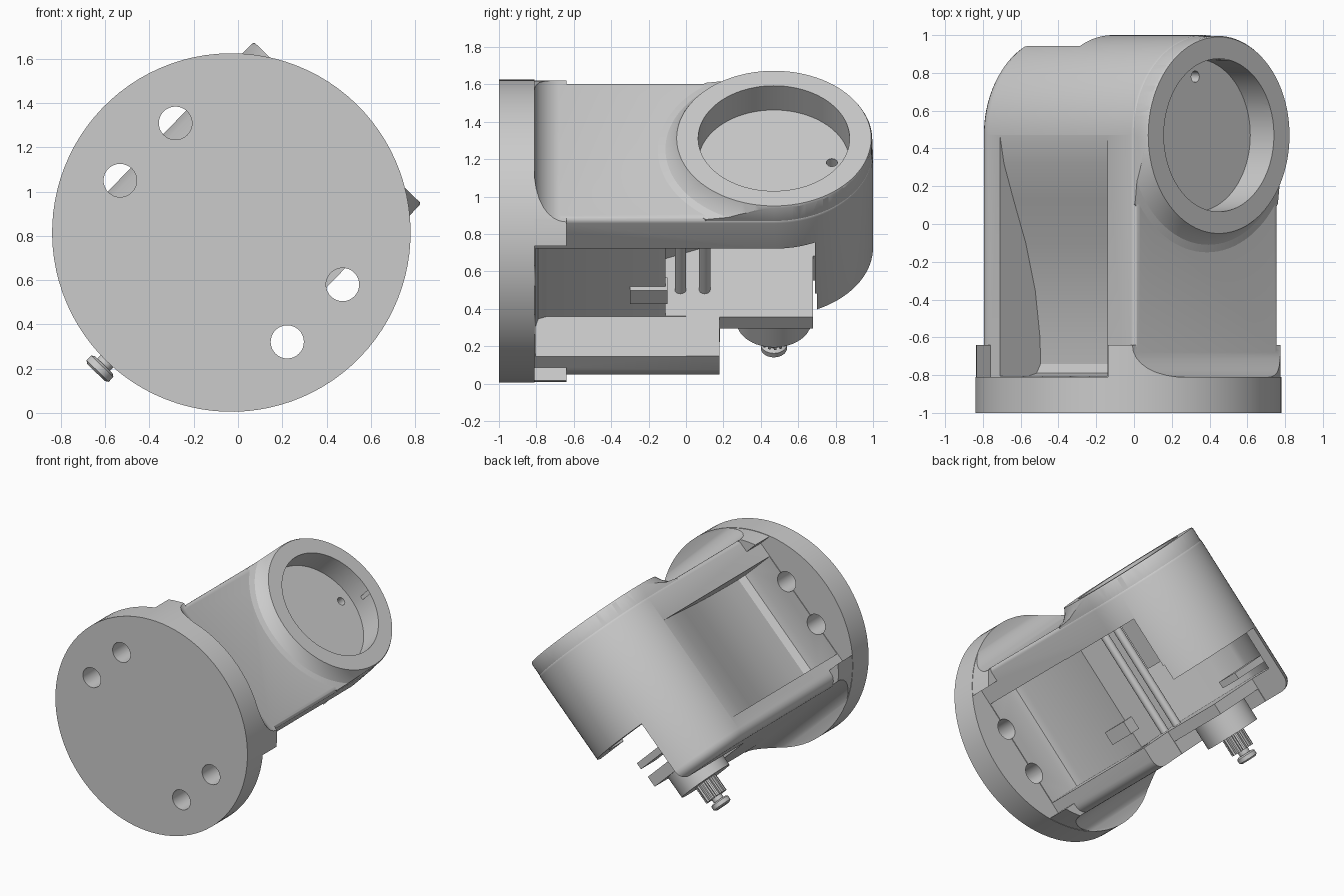
import bpy, bmesh, math
from mathutils import Matrix

cube = bpy.data.objects.get("Cube")
if cube:
    bpy.data.objects.remove(cube, do_unlink=True)

grey = bpy.data.materials.new("plain grey")
grey.use_nodes = True
grey.diffuse_color = (0.6, 0.6, 0.6, 1)
grey.node_tree.nodes["Principled BSDF"].inputs["Base Color"].default_value = (0.6, 0.6, 0.6, 1)

# Local frame: x across the arm, y along it, z along the joint axis
AXIS_Y = 0.47
TILT = math.radians(44)


def finish(name, bm):
    bmesh.ops.recalc_face_normals(bm, faces=bm.faces)
    if bm.calc_volume(signed=True) < 0:
        bmesh.ops.reverse_faces(bm, faces=bm.faces)
    mesh = bpy.data.meshes.new(name)
    bm.to_mesh(mesh)
    bm.free()
    mesh.materials.append(grey)
    ob = bpy.data.objects.new(name, mesh)
    bpy.context.collection.objects.link(ob)
    return ob


def loft(name, loops):
    """Skin a stack of matching closed loops and cap both ends."""
    bm = bmesh.new()
    rings = [[bm.verts.new(p) for p in loop] for loop in loops]
    bm.faces.new(rings[0])
    bm.faces.new(rings[-1])
    for a, b in zip(rings, rings[1:]):
        for i in range(len(a)):
            j = (i + 1) % len(a)
            bm.faces.new((a[i], a[j], b[j], b[i]))
    return finish(name, bm)


def prism(name, pts, low, high):
    return loft(name, [[(x, y, z) for x, y in pts] for z in (low, high)])


def box(name, x, y, z):
    return prism(name, [(x[0], y[0]), (x[1], y[0]), (x[1], y[1]), (x[0], y[1])], *z)


def lathe(name, profile, x=0, y=AXIS_Y, n=96):
    """Revolve (radius, z) points about the local z axis at x, y."""
    turn = [2 * math.pi * i / n for i in range(n)]
    return loft(name, [[(x + r * math.cos(a), y + r * math.sin(a), z) for a in turn] for r, z in profile])


def y_cylinder(name, r, y0, y1, x=0, z=0, n=96):
    ob = lathe(name, [(r, y0), (r, y1)], 0, 0, n)
    ob.data.transform(Matrix.Translation((x, 0, z)) @ Matrix.Rotation(math.radians(-90), 4, "X"))
    return ob


def arc(cx, cy, r, a0, a1, n):
    steps = [math.radians(a0 + (a1 - a0) * i / n) for i in range(n + 1)]
    return [(cx + r * math.cos(a), cy + r * math.sin(a)) for a in steps]


def volume(mesh):
    bm = bmesh.new()
    bm.from_mesh(mesh)
    v = bm.calc_volume(signed=True)
    bm.free()
    return v


def combine(target, tool, how):
    """Apply a boolean with the first solver whose result has a plausible volume."""
    before = volume(target.data)
    for solver in ("EXACT", "MANIFOLD", "FLOAT"):
        mod = target.modifiers.new(how, "BOOLEAN")
        mod.operation, mod.solver, mod.object = how, solver, tool
        bpy.context.view_layer.update()
        mesh = bpy.data.meshes.new_from_object(target.evaluated_get(bpy.context.evaluated_depsgraph_get()))
        target.modifiers.clear()
        ratio = volume(mesh) / before
        if (1.00001 < ratio < 3) if how == "UNION" else (0.2 < ratio < 0.99999):
            target.data = mesh
            break
    bpy.data.objects.remove(tool, do_unlink=True)


# Round-ended arm with softened end edges
R = 0.53


def stadium(r):
    return [(-r, -0.9), (r, -0.9)] + arc(0, AXIS_Y, r, 0, 180, 48)


ends = arc(R - 0.08, -0.52, 0.08, -90, 0, 6) + arc(R - 0.03, 0.57, 0.03, 0, 90, 4)
arm = loft("arm_housing", [[(x, y, z) for x, y in stadium(r)] for r, z in ends])

# Mounting disc
combine(arm, y_cylinder("disc", 0.81, -1, -0.81), "UNION")

# Concave blends between the disc and the flat faces
for s in (1, -1):
    curve = [(s * u, y) for u, y in arc(0.77, -0.64, 0.175, 180, 270, 8)]
    curve += [(s * 0.83, -0.86), (s * 0.5, -0.86), (s * 0.5, -0.64)]
    blend = loft("blend", [[(x, y, u) for u, y in curve] for x in (-0.69, 0.69)])
    combine(blend, y_cylinder("limit", 0.807, -0.93, -0.5), "INTERSECT")
    combine(arm, blend, "UNION")

# Cup with a rounded rim, blended into the flat face
blend = lathe("cup_blend", [(0.4, 0.5), (0.64, 0.5), (0.64, 0.595), (0.58, 0.61), (0.545, 0.645), (0.52, 0.69), (0.4, 0.69)])
combine(blend, prism("limit", stadium(R - 0.004), 0.3, 0.9), "INTERSECT")
combine(arm, blend, "UNION")
cup = lathe("cup", [(R + 0.002, 0.42)] + arc(R - 0.108, 0.66, 0.11, 0, 90, 8))
combine(arm, cup, "UNION")
combine(arm, lathe("cup_bore", [(0.405, 0.51), (0.405, 1)]), "DIFFERENCE")
combine(arm, lathe("pin_hole", [(0.03, 0.2), (0.03, 0.7)], 0, 0.78, 24), "DIFFERENCE")

# Open channels on both sides of the web, between the flanges
outer = [(-0.9, -0.805), (-0.32, -0.805), (-0.26, -0.79), (-0.23, -0.74), (-0.235, -0.6), (-0.27, -0.35),
         (-0.34, -0.1), (-0.43, 0.13), (-0.5, 0.32), (-0.536, 0.5), (-0.9, 0.5)]
combine(arm, prism("outer_channel", outer, -0.43, 0.39), "DIFFERENCE")
inner = [(0.9, -0.805), (0.3, -0.805), (0.24, -0.79), (0.22, -0.74), (0.22, 0), (0.9, 0)]
combine(arm, prism("inner_channel", inner, -0.42, 0.385), "DIFFERENCE")

# Hollow behind the cup
hollow = [(0.95, -0.11), (-0.22, -0.11), (-0.3, 0.08), (-0.4, 0.3)] + arc(0, AXIS_Y, 0.46, 180, 62, 20)
hollow += [(0.215, 0.69), (0.95, 0.69)]
combine(arm, prism("hollow", hollow, -0.417, 0.382), "DIFFERENCE")

# Stepped lower end of the housing
for x, y, z in (((-0.24, 0.9), (0.68, 1.2), (-0.8, -0.12)),
                ((0.23, 0.91), (0.18, 0.7), (-0.81, 0)),
                ((-0.235, 0.92), (0.183, 1.21), (-0.82, -0.5))):
    combine(arm, box("step", x, y, z), "DIFFERENCE")

# Bolt holes
for x in (-0.525, 0.525):
    for z in (-0.18, 0.18):
        combine(arm, y_cylinder("bolt_hole", 0.075, -1.2, -0.6, x, z, 32), "DIFFERENCE")

parts = [arm]

# Motor, clamps and rods inside the hollow
parts.append(box("motor", (-0.36, 0.08), (0.2, 0.64), (0.02, 0.39)))
parts.append(box("front_clamp", (0.15, 0.25), (-0.3, -0.1), (-0.3, -0.2)))
parts.append(box("rear_clamp", (-0.3, 0.08), (0.69, 0.86), (-0.36, -0.31)))
for i, y in enumerate((-0.03, 0.1)):
    parts.append(lathe(f"rod_{i + 1}", [(0.03, -0.43), (0.03, 0.39)], 0.02, y, 20))

# Drive bushing, toothed shaft and end button
parts.append(lathe("bushing", [(0.2, -0.67), (0.2, -0.45)], n=64))
teeth = [(r * math.cos(math.pi * (k + f) / 16), AXIS_Y + r * math.sin(math.pi * (k + f) / 16))
         for k in range(0, 32, 2) for r, f in ((0.085, 0), (0.085, 0.8), (0.068, 1), (0.068, 1.8))]
parts.append(prism("toothed_shaft", teeth, -0.8, -0.6))
parts.append(lathe("shaft_neck", [(0.04, -0.85), (0.04, -0.75)], n=32))
parts.append(lathe("end_button", [(0.055, -0.88), (0.07, -0.87), (0.07, -0.84), (0.055, -0.83)], n=40))

# Smooth shading with sharp edges kept, then tilt the assembly into place
for ob in parts:
    ob.data.shade_smooth()
    ob.data.set_sharp_from_angle(angle=math.radians(30))
    ob.rotation_euler = (0, TILT, 0)
    ob.location = (-0.03, 0, 0.815)
